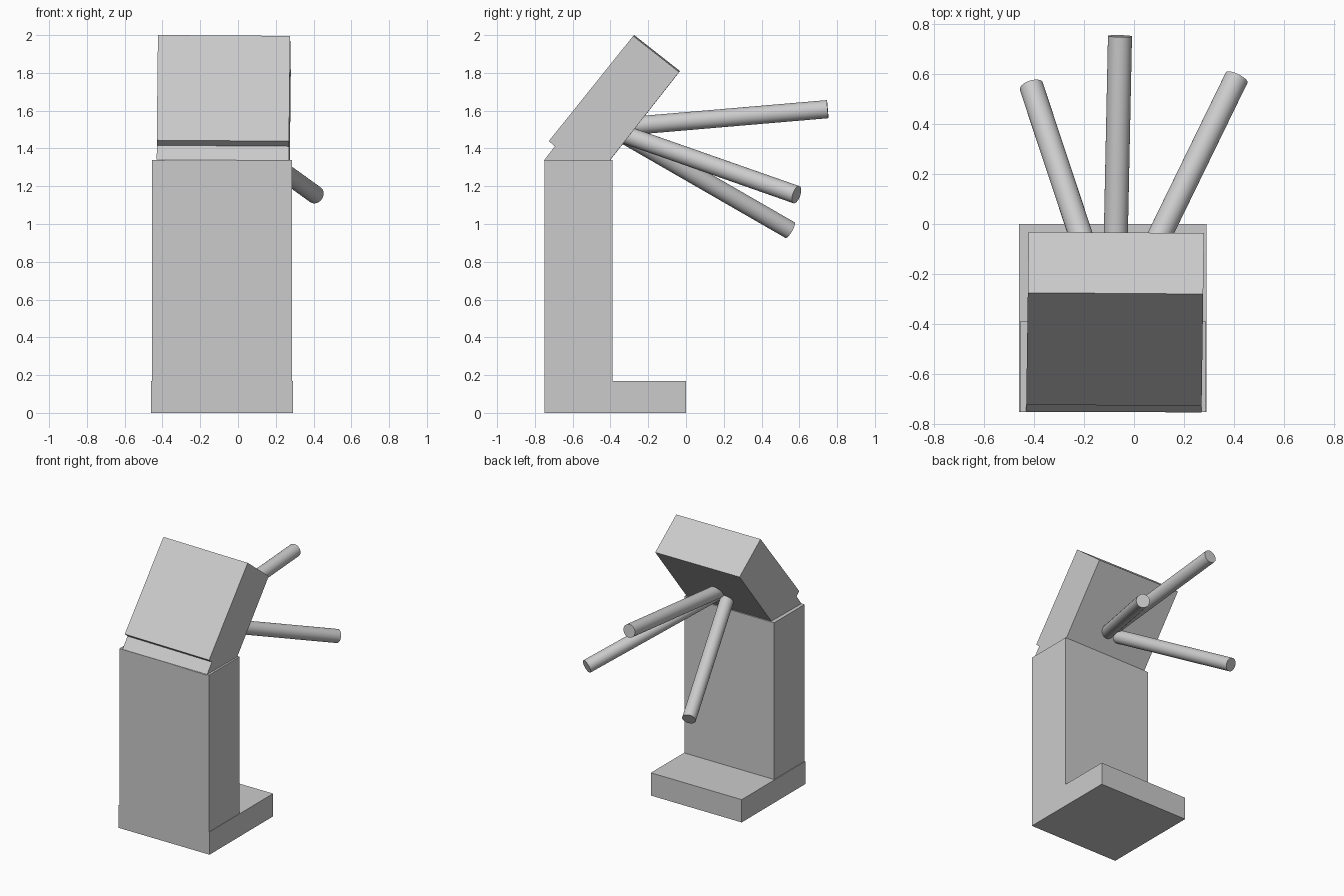
import bpy, bmesh, math
from mathutils import Vector

if "Cube" in bpy.data.objects:
    bpy.data.objects.remove(bpy.data.objects["Cube"])


def finish(name, bm):
    bmesh.ops.recalc_face_normals(bm, faces=bm.faces[:])
    mesh = bpy.data.meshes.new(name)
    bm.to_mesh(mesh)
    bm.free()
    obj = bpy.data.objects.new(name, mesh)
    bpy.context.collection.objects.link(obj)
    return obj


def extrude_x(name, profile, x0, x1):
    """Extrude a (y, z) side profile from x0 to x1."""
    bm = bmesh.new()
    face = bm.faces.new([bm.verts.new((x0, y, z)) for y, z in profile])
    res = bmesh.ops.extrude_face_region(bm, geom=[face])
    moved = [v for v in res["geom"] if isinstance(v, bmesh.types.BMVert)]
    bmesh.ops.translate(bm, verts=moved, vec=(x1 - x0, 0, 0))
    return finish(name, bm)


def rect(y0, y1, z0, z1):
    return [(y0, z0), (y1, z0), (y1, z1), (y0, z1)]


def rod(name, start, end, radius=0.048):
    a, b = Vector(start), Vector(end)
    d = b - a
    bpy.ops.mesh.primitive_cylinder_add(vertices=32, radius=radius, depth=d.length,
                                        location=(a + b) / 2,
                                        rotation=d.to_track_quat('Z', 'Y').to_euler())
    bpy.context.object.name = name
    bpy.ops.object.shade_smooth_by_angle(angle=math.radians(40))


# Base slab and upright column
extrude_x("base", rect(-0.75, 0.0, 0.0, 0.17), -0.46, 0.29)
extrude_x("column", rect(-0.75, -0.39, 0.17, 1.34), -0.455, 0.287)

# Tilted head with a stepped neck, turned very slightly off square
head = extrude_x("head", [(-0.277, 1.998), (-0.034, 1.807), (-0.402, 1.338),
                          (-0.75, 1.338), (-0.692, 1.414), (-0.724, 1.441)],
                 -0.42, 0.28)
for v in head.data.vertices:
    x, y, z = v.co
    v.co = (x + 0.014 * y, y - 0.007 * (x + 0.07), z - 0.007 * (x + 0.07))

# Three rods fanning out from a common point inside the head
hub = (-0.08, -0.40, 1.51)
rod("middle_rod", hub, (-0.056, 0.75, 1.608))
rod("right_rod", (-0.07, -0.40, 1.5), (0.41, 0.585, 1.155))
rod("left_rod", (-0.095, -0.40, 1.515), (-0.41, 0.55, 0.968))
